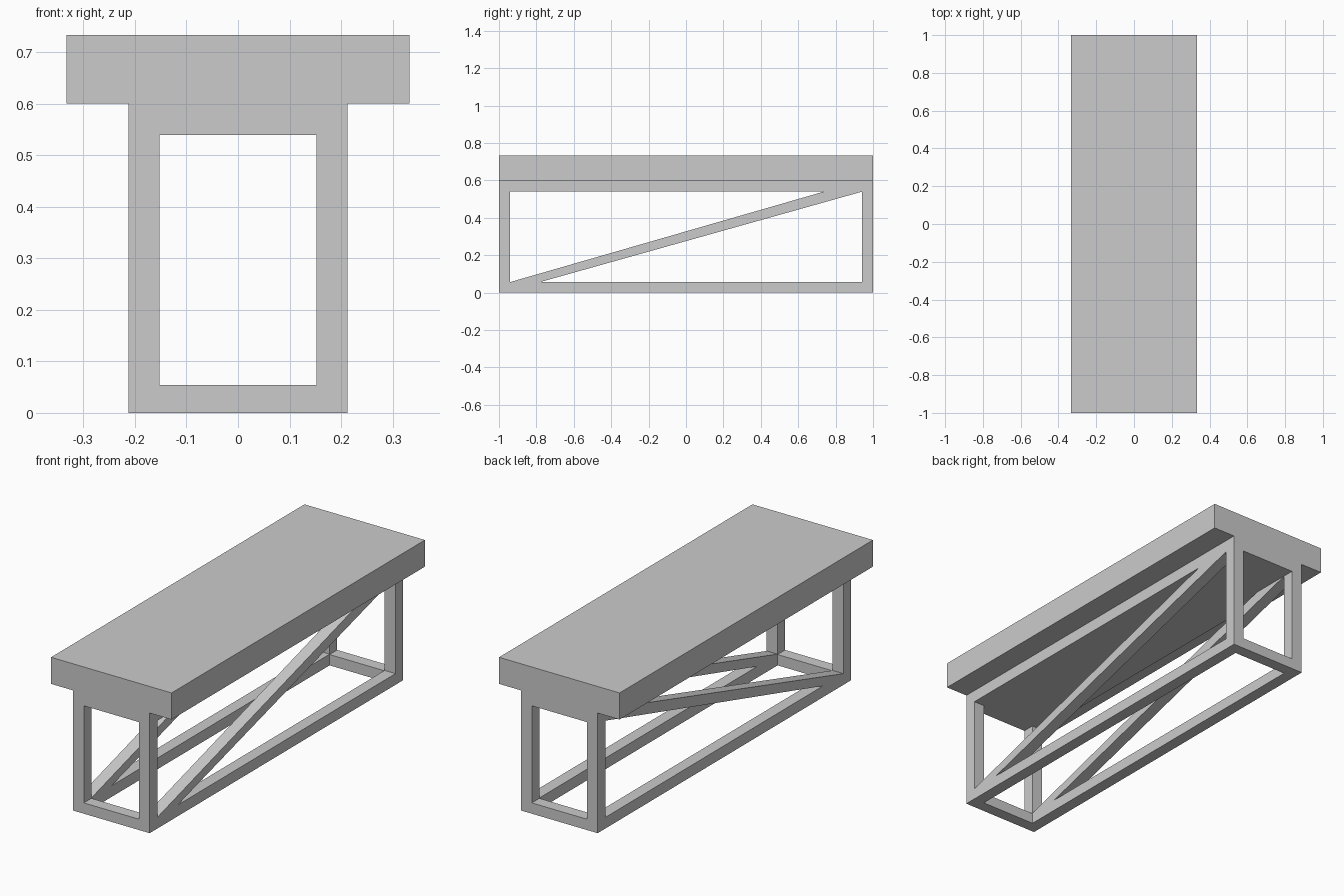
import bpy, bmesh

if "Cube" in bpy.data.objects:
    bpy.data.objects.remove(bpy.data.objects["Cube"])

X_OUT, X_IN = 0.212, 0.152      # frame outer / inner half width
Y_OUT, Y_IN = 1.0, 0.94         # frame outer / inner half length
Z_LOW, Z_HIGH, Z_TOP, Z_MAX = 0.056, 0.539, 0.60, 0.733


def extrude_x(name, x0, x1, profile):
    """Solid from a (y, z) profile swept from x0 to x1."""
    bm = bmesh.new()
    face = bm.faces.new([bm.verts.new((x0, y, z)) for y, z in profile])
    new = bmesh.ops.extrude_face_region(bm, geom=[face])["geom"]
    verts = [v for v in new if isinstance(v, bmesh.types.BMVert)]
    bmesh.ops.translate(bm, verts=verts, vec=(x1 - x0, 0, 0))
    bmesh.ops.recalc_face_normals(bm, faces=bm.faces[:])
    mesh = bpy.data.meshes.new(name)
    bm.to_mesh(mesh)
    bm.free()
    obj = bpy.data.objects.new(name, mesh)
    bpy.context.collection.objects.link(obj)
    return obj


def box(name, x0, x1, y0, y1, z0, z1):
    return extrude_x(name, x0, x1, [(y0, z0), (y1, z0), (y1, z1), (y0, z1)])


# Thick seat slab and the solid panel below it
box("seat", -0.333, 0.333, -Y_OUT, Y_OUT, Z_TOP, Z_MAX)
box("seat_support", -X_OUT, X_OUT, -Y_OUT, Y_OUT, Z_HIGH, Z_TOP)

# Base end rails
for end, y0, y1 in (("front", -Y_OUT, -Y_IN), ("back", Y_IN, Y_OUT)):
    box(end + "_base_rail", -X_IN, X_IN, y0, y1, 0, 0.054)

for side, x0, x1 in (("left", -X_OUT, -X_IN), ("right", X_IN, X_OUT)):
    # Long base rail
    box(side + "_base_rail", x0, x1, -Y_OUT, Y_OUT, 0, Z_LOW)
    # Corner legs
    for end, y0, y1 in (("front", -Y_OUT, -Y_IN), ("back", Y_IN, Y_OUT)):
        box(f"{end}_{side}_leg", x0, x1, y0, y1, Z_LOW, Z_HIGH)
    # Diagonal brace rising towards the back
    extrude_x(side + "_brace", x0, x1,
              [(-0.94, Z_LOW), (-0.78, Z_LOW), (0.94, Z_HIGH), (0.735, Z_HIGH)])
